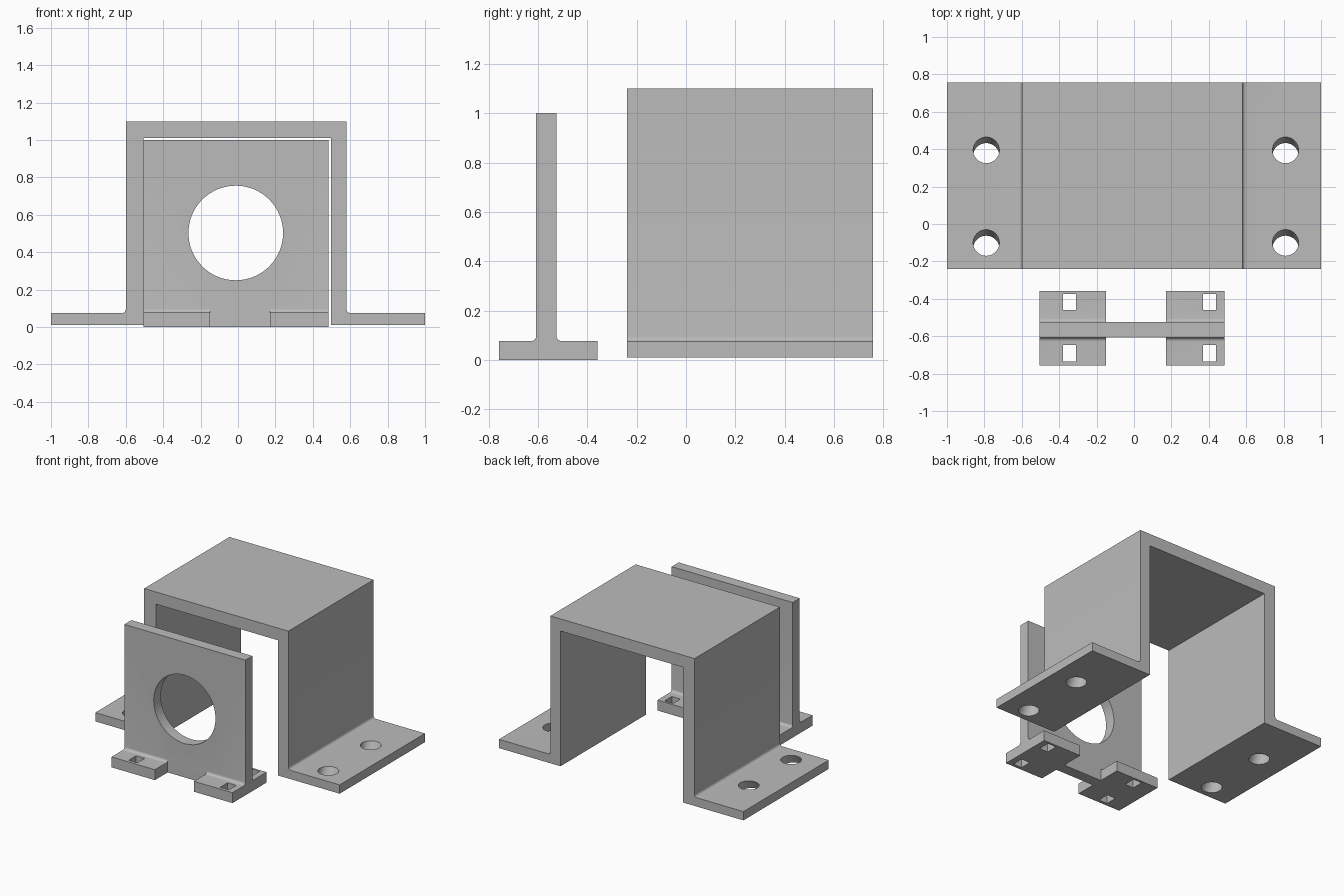
import bpy, bmesh, math
from mathutils import Vector

cube = bpy.data.objects.get("Cube")
if cube:
    bpy.data.objects.remove(cube, do_unlink=True)

grey = bpy.data.materials.new("plain grey")
grey.use_nodes = True
colour = (0.5, 0.5, 0.5, 1)
grey.diffuse_color = colour
grey.node_tree.nodes["Principled BSDF"].inputs["Base Color"].default_value = colour


def prism(name, points, shift):
    """Solid made by sweeping a closed outline along a vector."""
    bm = bmesh.new()
    face = bm.faces.new([bm.verts.new(p) for p in points])
    new = bmesh.ops.extrude_face_region(bm, geom=[face])["geom"]
    verts = [v for v in new if isinstance(v, bmesh.types.BMVert)]
    bmesh.ops.translate(bm, verts=verts, vec=shift)
    bmesh.ops.recalc_face_normals(bm, faces=bm.faces)
    mesh = bpy.data.meshes.new(name)
    bm.to_mesh(mesh)
    bm.free()
    mesh.materials.append(grey)
    ob = bpy.data.objects.new(name, mesh)
    bpy.context.collection.objects.link(ob)
    return ob


def box(x0, x1, y0, y1, z0, z1):
    outline = [(x0, y0, z0), (x1, y0, z0), (x1, y1, z0), (x0, y1, z0)]
    return prism("cutter", outline, Vector((0, 0, z1 - z0)))


def arc(cx, cz, radius, start, end, steps=6):
    angles = [math.radians(start + (end - start) * i / steps) for i in range(steps + 1)]
    return [(cx + radius * math.cos(a), cz + radius * math.sin(a)) for a in angles]


def cut(ob, cutters):
    bpy.context.view_layer.objects.active = ob
    for cutter in cutters:
        cutter.hide_render = True
        mod = ob.modifiers.new("cut", "BOOLEAN")
        mod.operation = "DIFFERENCE"
        mod.solver = "EXACT"
        mod.object = cutter
        bpy.ops.object.modifier_apply(modifier=mod.name)
        bpy.data.objects.remove(cutter, do_unlink=True)


def finish(ob):
    bpy.ops.object.select_all(action="DESELECT")
    ob.select_set(True)
    bpy.context.view_layer.objects.active = ob
    bpy.ops.object.shade_smooth_by_angle(angle=math.radians(30))


R = 0.02  # fillet radius

# Arched bracket with side flanges
low, flange = 0.01, 0.075
outline = [(-1, low), (-0.505, low), (-0.505, 1.01), (0.497, 1.01), (0.497, low), (1, low), (1, flange)]
outline += arc(0.58 + R, flange + R, R, 270, 180)
outline += [(0.58, 1.1), (-0.6, 1.1)]
outline += arc(-0.6 - R, flange + R, R, 0, -90)
outline += [(-1, flange)]
bracket = prism("arched_bracket", [(x, -0.24, z) for x, z in outline], Vector((0, 0.997, 0)))

# Slightly slanted bolt holes in the flanges
slant = 0.5
holes = []
for x in (-0.79, 0.81):
    for y in (-0.1, 0.395):
        ring = arc(x, y - slant * 0.1, 0.07, 0, 352.5, 47)
        holes.append(prism("cutter", [(a, b, flange - 0.1) for a, b in ring], Vector((0, slant * 0.2, 0.2))))
cut(bracket, holes)
finish(bracket)

# Upright plate standing on a flanged foot
front, back, foot = -0.607, -0.525, 0.077
outline = [(-0.757, 0), (-0.358, 0), (-0.358, foot)]
outline += arc(back + R, foot + R, R, 270, 180)
outline += [(back, 1), (front, 1)]
outline += arc(front - R, foot + R, R, 0, -90)
outline += [(-0.757, foot)]
plate = prism("upright_plate", [(-0.505, y, z) for y, z in outline], Vector((0.99, 0, 0)))

# Gaps between the feet, square slots and the large round opening
cutters = [box(-0.15, 0.17, -0.9, front, -0.1, 0.2), box(-0.15, 0.17, back, -0.2, -0.1, 0.2)]
for x in (-0.345, 0.403):
    for y in (-0.691, -0.418):
        cutters.append(box(x - 0.035, x + 0.035, y - 0.043, y + 0.043, -0.1, 0.2))
ring = arc(-0.012, 0.503, 0.253, 0, 354.375, 63)
cutters.append(prism("cutter", [(x, -0.8, z) for x, z in ring], Vector((0, 0.5, 0))))
cut(plate, cutters)
finish(plate)
